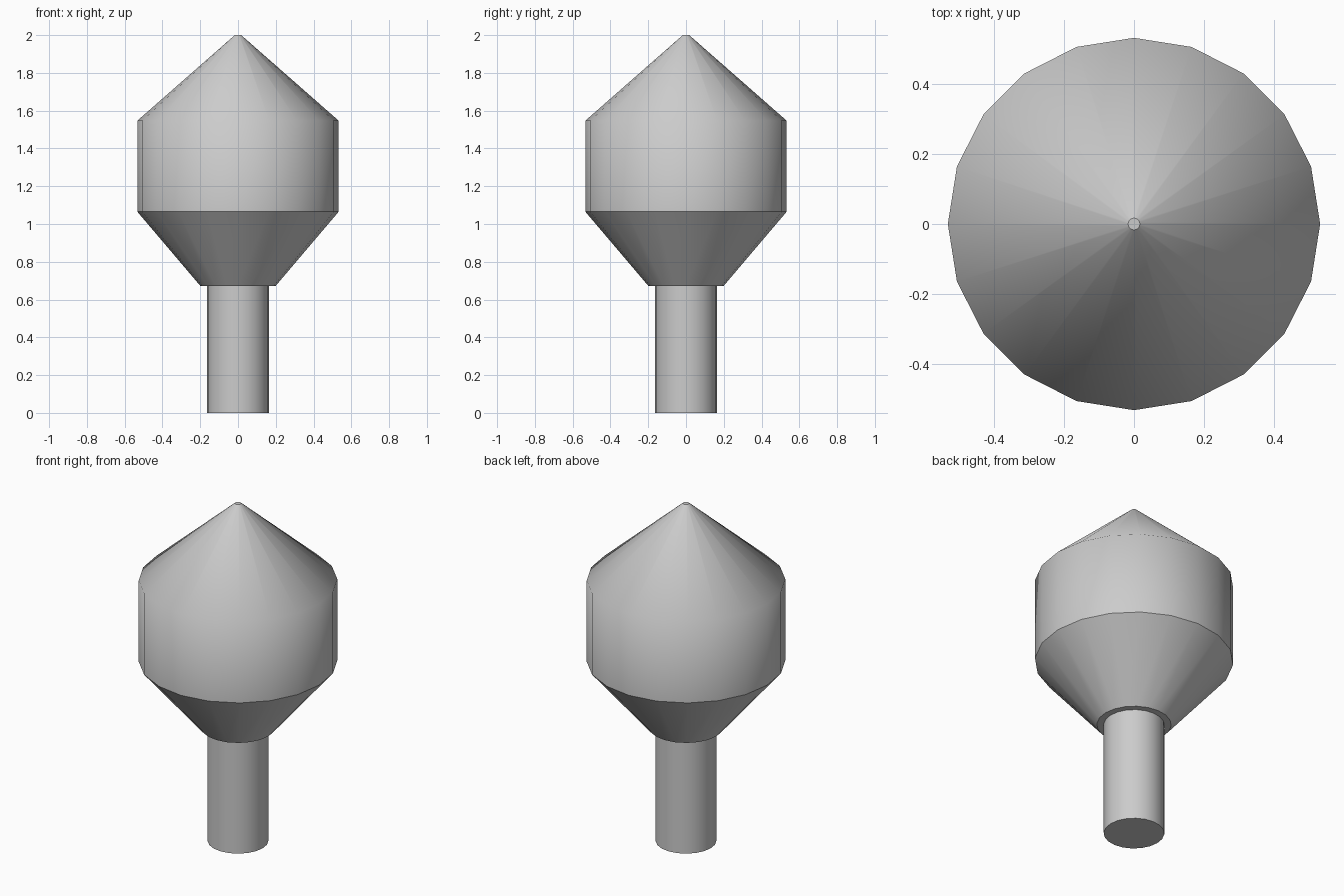
import bpy, bmesh, math

if "Cube" in bpy.data.objects:
    bpy.data.objects.remove(bpy.data.objects["Cube"])

SIDES = 20


def lathe(name, profile, sharp_rings):
    """Spin (radius, z) points into a closed solid with sharp edges on chosen rings."""
    bm = bmesh.new()
    rings = []
    for r, z in profile:
        rings.append([bm.verts.new((r * math.cos(a), r * math.sin(a), z))
                      for a in (2 * math.pi * i / SIDES for i in range(SIDES))])
    for low, high in zip(rings, rings[1:]):
        for i in range(SIDES):
            j = (i + 1) % SIDES
            bm.faces.new((low[i], low[j], high[j], high[i])).smooth = True
    bm.faces.new(rings[0][::-1])
    bm.faces.new(rings[-1])
    for k in sharp_rings:
        for i in range(SIDES):
            bm.edges.get((rings[k][i], rings[k][(i + 1) % SIDES])).smooth = False
    mesh = bpy.data.meshes.new(name)
    bm.to_mesh(mesh)
    bm.free()
    obj = bpy.data.objects.new(name, mesh)
    bpy.context.collection.objects.link(obj)
    return obj


# Straight round trunk
lathe("trunk", [(0.163, 0), (0.163, 0.675)], [0, 1])

# Crown: flared underside, straight band, softly shaded conical top
lathe("crown", [(0.2, 0.673), (0.533, 1.065), (0.533, 1.547), (0.017, 2.0)], [0, 1, 3])
